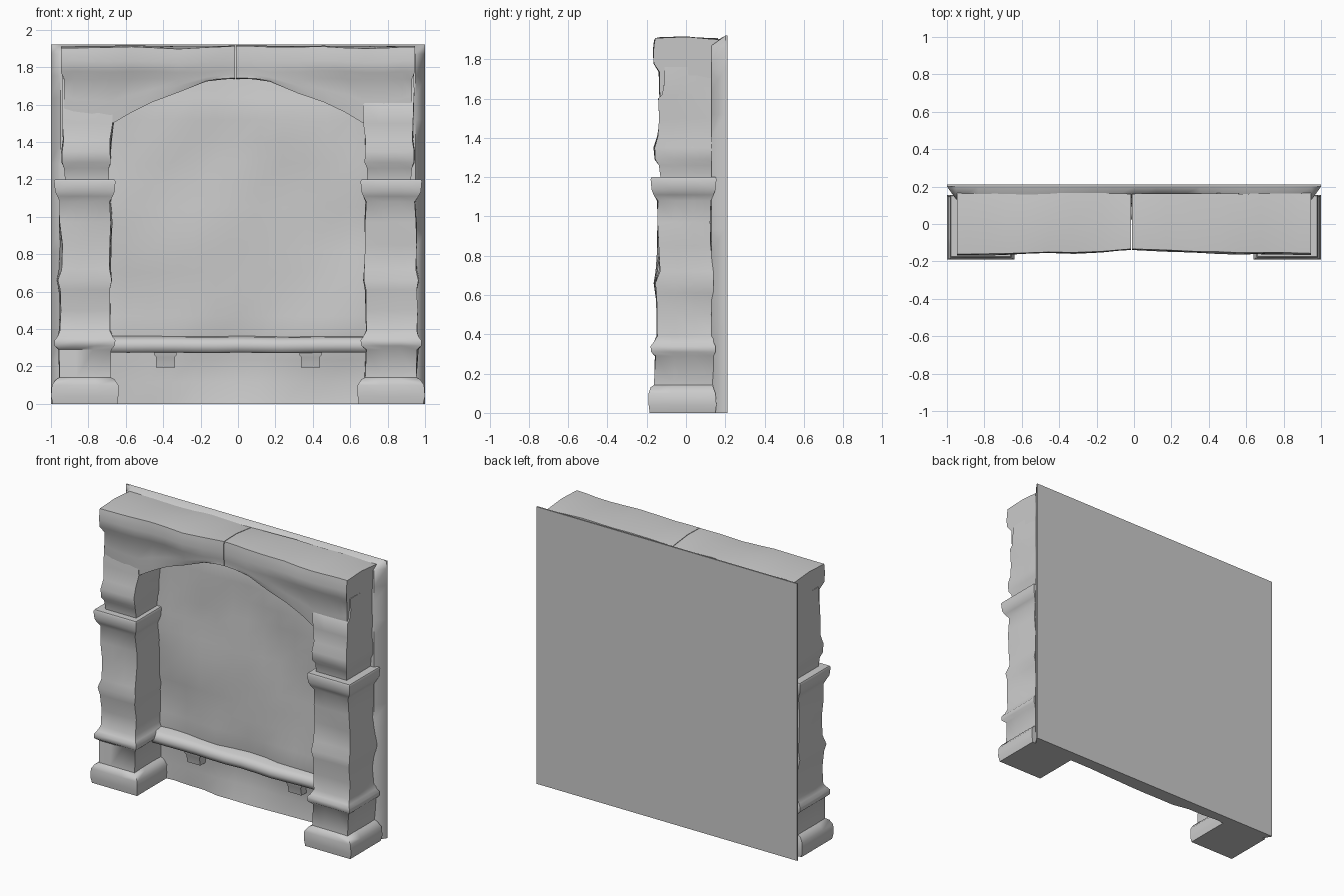
import bpy
import bmesh
from mathutils import Vector, noise

if "Cube" in bpy.data.objects:
    bpy.data.objects.remove(bpy.data.objects["Cube"])

stone = bpy.data.materials.new("grey stone")
stone.use_nodes = True
GREY = (0.6, 0.6, 0.6, 1)
stone.diffuse_color = GREY
stone.node_tree.nodes["Principled BSDF"].inputs["Base Color"].default_value = GREY


def rough(p, amount, scale=4.0):
    """Push a point by smooth noise for a hand-hewn look."""
    return p + noise.noise_vector(p * scale + Vector((3.1, 1.7, 5.2))) * amount


def finish(bm, name):
    bmesh.ops.recalc_face_normals(bm, faces=bm.faces)
    mesh = bpy.data.meshes.new(name)
    bm.to_mesh(mesh)
    bm.free()
    obj = bpy.data.objects.new(name, mesh)
    bpy.context.collection.objects.link(obj)
    mesh.materials.append(stone)
    bpy.ops.object.select_all(action="DESELECT")
    obj.select_set(True)
    bpy.context.view_layer.objects.active = obj
    bpy.ops.object.shade_smooth_by_angle(angle=0.9)


def loft(name, rings):
    """Skin a list of equal-sized closed rings and cap both ends."""
    bm = bmesh.new()
    rows = [[bm.verts.new(p) for p in ring] for ring in rings]
    for a, b in zip(rows, rows[1:]):
        for i in range(len(a)):
            j = (i + 1) % len(a)
            bm.faces.new((a[i], a[j], b[j], b[i]))
    bm.faces.new(rows[0])
    bm.faces.new(rows[-1])
    finish(bm, name)


def rect_ring(x0, x1, y0, y1, z, amount, cuts=3):
    """Rectangle outline with extra points on each side."""
    corners = [(x0, y0), (x1, y0), (x1, y1), (x0, y1)]
    ring = []
    for k in range(4):
        a, b = Vector(corners[k]), Vector(corners[(k + 1) % 4])
        for i in range(cuts):
            p = a.lerp(b, i / cuts)
            q = rough(Vector((p.x, p.y, z)), amount)
            ring.append(Vector((q.x, q.y, z)))
    return ring


# Pillars: height, outer x, inner x, front y, back y, roughness
BASE = [(0, .99, .645, -.185, .15, 0), (.04, 1, .64, -.19, .155, 0),
        (.1, .995, .64, -.19, .15, 0), (.13, .975, .66, -.178, .14, .005),
        (.142, .955, .68, -.16, .14, .01), (.29, .96, .68, -.157, .14, .01)]
LOWER_RING = [(.31, .98, .66, -.178, .15, 0), (.34, .98, .655, -.18, .15, 0),
              (.36, .965, .67, -.165, .14, 0), (.39, .955, .685, -.15, .14, .01)]
SHAFT = [(.5, .952, .685, -.145, .14, .02), (.61, .955, .685, -.15, .14, .015),
         (.66, .967, .675, -.158, .14, .01), (.72, .952, .685, -.14, .14, .02),
         (.85, .95, .685, -.135, .13, .02), (.97, .955, .68, -.14, .13, .015),
         (1.08, .95, .685, -.145, .13, .015)]
CAPITAL = [(1.11, .965, .67, -.165, .14, 0), (1.135, .978, .66, -.175, .15, 0),
           (1.19, .983, .655, -.18, .155, 0), (1.2, .978, .66, -.175, .15, 0)]
POST = [(1.2, .925, .69, -.13, .14, 0), (1.26, .93, .69, -.138, .14, 0),
        (1.29, .943, .68, -.155, .14, .01), (1.35, .945, .68, -.158, .14, .015),
        (1.41, .935, .68, -.14, .14, .015)]
# The left post has a proud shoulder block, the right one blends into the arch
POST_TOP = {-1: [(1.5, .938, .67, -.13, .14, .01), (1.62, .938, .68, -.125, .14, .01)],
            1: [(1.5, .938, .67, -.135, .14, .01), (1.6, .938, .67, -.14, .14, .01),
                (1.62, .938, .69, -.12, .14, .01)]}
POST_END = [(1.68, .938, .7, -.11, .14, .01), (1.76, .938, .7, -.11, .14, 0)]

for side, label in ((-1, "right"), (1, "left")):
    for part, rows in (("pillar", BASE + LOWER_RING + SHAFT + CAPITAL),
                       ("post", POST + POST_TOP[side] + POST_END)):
        rings = []
        for z, outer, inner, front, back, amount in rows:
            rings.append(rect_ring(side * outer, side * inner, front, back, z, amount))
        loft(f"{label}_{part}", rings)

# Arch halves: cross-sections swept from the outer corner to the middle joint
ARCH = [(.947, 1.56), (.88, 1.53), (.78, 1.51), (.68, 1.5), (.57, 1.56),
        (.46, 1.615), (.32, 1.67), (.17, 1.73), (.08, 1.738), (0, 1.74)]
JOINT = -.013
for side, label in ((-1, "right"), (1, "left")):
    rings = []
    for x, low in ARCH:
        front = -.138 - .022 * min(x / .6, 1)
        # Crown moulding fades out toward the middle
        neck = .006 + .02 * min(max((x - .2) / .3, 0), 1)
        section = [(.16, low), (0, low - .003), (front + neck + .01, low - .004),
                   (front + neck, low + (1.74 - low) * .5),
                   (front + neck, max(1.735, low + .02)),
                   (front, max(1.775, low + .045)), (front - .004, 1.83),
                   (front, 1.88), (front + .004, 1.905), (0, 1.912), (.165, 1.9)]
        ring = []
        for y, z in section:
            p = rough(Vector((side * x, y, z)), .012)
            px = side * (min(x, .93) if z < 1.75 else x)
            if x == 0:
                px = JOINT + side * .002
            ring.append(Vector((px, p.y, min(p.z, 1.918))))
        rings.append(ring)
    loft(f"{label}_arch_half", rings)

# Back wall: flat rear, chamfered rim and an uneven stone face
TOP = 1.92
bm = bmesh.new()
xs = [-1, -.95] + [-.95 + 1.9 * i / 16 for i in range(1, 16)] + [.95, 1]
zs = [0] + [1.87 * i / 16 for i in range(1, 17)] + [TOP]
grid = []
for z in zs:
    row = []
    for x in xs:
        p = Vector((x, .13, z))
        if abs(x) == 1 or z == TOP:
            p.y = .2
        elif abs(x) < .9:
            p.y += noise.noise(Vector((x * 2.6, 2.3, z * 2.6))) * .035
            p.y += noise.noise(Vector((x * 6, 7.1, z * 6))) * .01
            # The niche stands a little proud above the sill
            if abs(x) < .75 and .25 < z < 1.75:
                p.y -= .025
            elif z < .1 and x > -.25:
                p.y -= .02
        row.append(bm.verts.new(p))
    grid.append(row)
for a, b in zip(grid, grid[1:]):
    for i in range(len(xs) - 1):
        bm.faces.new((a[i], a[i + 1], b[i + 1], b[i]))
rim = [e for e in bm.edges if e.is_boundary]
made = bmesh.ops.extrude_edge_only(bm, edges=rim)["geom"]
for v in made:
    if isinstance(v, bmesh.types.BMVert):
        v.co.y = .21
bmesh.ops.contextual_create(bm, geom=[e for e in bm.edges if e.is_boundary])
finish(bm, "back_wall")

# Sill: rounded bar between the pillars
rings = []
for i in range(13):
    x = -.7 + 1.4 * i / 12
    section = [(.15, .276), (.05, .273), (.032, .28), (.022, .31),
               (.03, .338), (.055, .355), (.15, .365)]
    sway = noise.noise(Vector((x * 4, 1.3, 2.7))) * .01
    rings.append([Vector((x, y + sway, z + sway * .4)) for y, z in section])
loft("sill", rings)

# Brackets under the sill
for side, label in ((-1, "right"), (1, "left")):
    c = side * .388
    rings = []
    for z, half, front in ((.195, .05, .07), (.25, .05, .06), (.262, .06, .055), (.29, .06, .05)):
        rings.append(rect_ring(c - half, c + half, front, .15, z, 0, 1))
    loft(f"{label}_bracket", rings)
